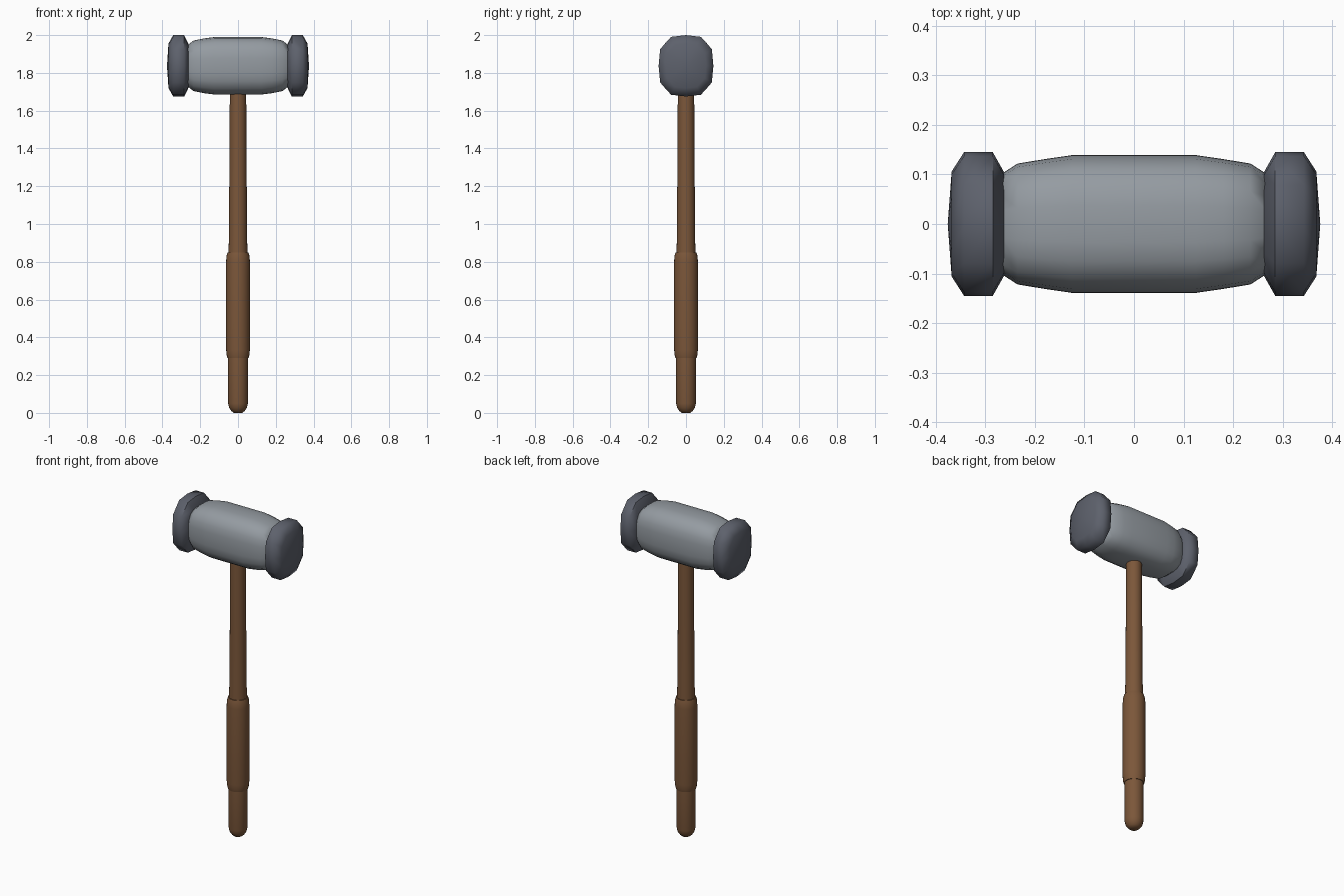
import bpy, bmesh
from math import cos, sin, pi, copysign

if "Cube" in bpy.data.objects:
    bpy.data.objects.remove(bpy.data.objects["Cube"])


def material(name, color):
    m = bpy.data.materials.new(name)
    m.diffuse_color = (*color, 1)
    m.use_nodes = True
    m.node_tree.nodes["Principled BSDF"].inputs["Base Color"].default_value = m.diffuse_color
    return m


def section(sides, power):
    """Unit cross-section: circle at power 2, rounded square at power 3."""
    pts = []
    for i in range(sides):
        c, s = cos(2 * pi * i / sides), sin(2 * pi * i / sides)
        k = (abs(c) ** power + abs(s) ** power) ** (-1 / power)
        pts.append((c * k, s * k))
    return pts


def loft(name, rings, place, sides, power, mat, angle, tip=None):
    """Skin (position, half width, half height) rings and close both ends."""
    bm = bmesh.new()
    loops = [[bm.verts.new(place(t, a * u, b * v)) for u, v in section(sides, power)]
             for t, a, b in rings]
    for lo, hi in zip(loops, loops[1:]):
        for i in range(sides):
            j = (i + 1) % sides
            bm.faces.new((lo[i], lo[j], hi[j], hi[i]))
    bm.faces.new(loops[0])
    if tip is None:
        bm.faces.new(loops[-1])
    else:
        top = bm.verts.new(place(tip, 0, 0))
        for i in range(sides):
            bm.faces.new((loops[-1][i], loops[-1][(i + 1) % sides], top))
    bmesh.ops.recalc_face_normals(bm, faces=bm.faces)
    mesh = bpy.data.meshes.new(name)
    bm.to_mesh(mesh)
    bm.free()
    obj = bpy.data.objects.new(name, mesh)
    bpy.context.collection.objects.link(obj)
    mesh.materials.append(mat)
    bpy.ops.object.select_all(action='DESELECT')
    obj.select_set(True)
    bpy.context.view_layer.objects.active = obj
    bpy.ops.object.shade_smooth_by_angle(angle=angle)
    return obj


wood = material("wood", (0.20, 0.095, 0.042))
steel = material("steel", (0.30, 0.33, 0.36))
dark_steel = material("dark_steel", (0.11, 0.12, 0.15))
HEAD_Z = 1.8375


def upright(t, u, v):
    return (u, v, t)


# Handle: tapered shaft with a rounded butt
shaft = [(0.0, 0.022), (0.01, 0.035), (0.027, 0.047), (0.05, 0.052),
         (0.30, 0.053), (0.85, 0.050), (0.94, 0.048), (1.40, 0.045), (1.75, 0.043)]
loft("handle_shaft", [(z, r, r) for z, r in shaft], upright, 24, 2, wood, 0.9)

# Thicker grip sleeve
grip = [(0.29, 0.056), (0.305, 0.060), (0.335, 0.063), (0.80, 0.063),
        (0.83, 0.061), (0.85, 0.055)]
loft("handle_grip", [(z, r, r) for z, r in grip], upright, 24, 2, wood, 0.9)

# Barrel-shaped head body
half = [(0.125, 0.139, 0.152), (0.18, 0.131, 0.145),
        (0.235, 0.122, 0.134), (0.266, 0.102, 0.110)]
body = [(-x, a, b) for x, a, b in reversed(half)] + half
loft("head_body", body, lambda t, u, v: (t, u, HEAD_Z + v), 24, 3, steel, 0.9)

# Striking caps at both ends, with slightly domed faces
cap = [(0.262, 0.104, 0.116), (0.285, 0.145, 0.1625),
       (0.343, 0.145, 0.1625), (0.368, 0.106, 0.118)]
for side, sign in (("left", -1), ("right", 1)):
    loft(side + "_cap", cap, lambda t, u, v: (sign * t, u, HEAD_Z + v),
         12, 3, dark_steel, 1.1, tip=0.376)
